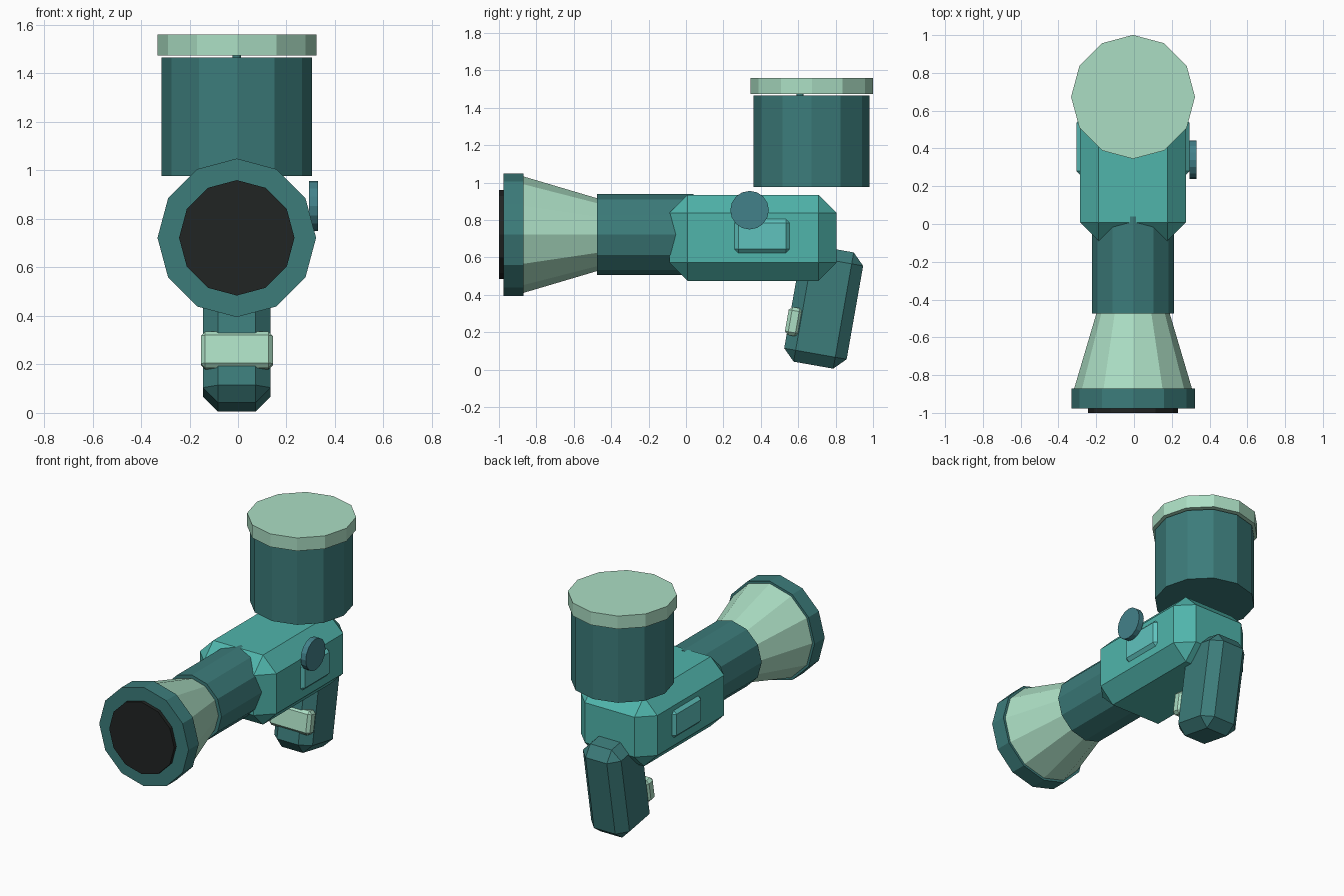
import bpy, bmesh
from math import radians
from mathutils import Matrix, Vector

if "Cube" in bpy.data.objects:
    bpy.data.objects.remove(bpy.data.objects["Cube"])

CX = -0.005  # shared centre line


def material(name, rgb):
    m = bpy.data.materials.new(name)
    m.diffuse_color = (*rgb, 1)
    m.use_nodes = True
    m.node_tree.nodes["Principled BSDF"].inputs["Base Color"].default_value = m.diffuse_color
    return m


TEAL = material("dark_teal", (0.045, 0.20, 0.195))
BODY = material("body_teal", (0.08, 0.46, 0.41))
PANEL = material("light_teal", (0.115, 0.545, 0.515))
MINT = material("mint", (0.41, 0.73, 0.55))
KNOB = material("blue_teal", (0.055, 0.22, 0.255))
BLACK = material("black", (0.015, 0.018, 0.017))


def finish(name, bm, mat):
    bmesh.ops.recalc_face_normals(bm, faces=bm.faces)
    mesh = bpy.data.meshes.new(name)
    bm.to_mesh(mesh)
    bm.free()
    mesh.materials.append(mat)
    obj = bpy.data.objects.new(name, mesh)
    bpy.context.collection.objects.link(obj)
    return obj


def tube(name, start, end, r_start, r_end, mat, sides=12):
    """Closed cylinder or cone running from start to end."""
    a, b = Vector(start), Vector(end)
    d = b - a
    if abs(d.y) > 0:
        rot = Matrix.Rotation(radians(-90 if d.y > 0 else 90), 4, 'X')
    elif abs(d.x) > 0:
        rot = Matrix.Rotation(radians(90), 4, 'Y')
    else:
        rot = Matrix.Identity(4)
    bm = bmesh.new()
    bmesh.ops.create_cone(bm, cap_ends=True, segments=sides, radius1=r_start,
                          radius2=r_end, depth=d.length,
                          matrix=Matrix.Translation((a + b) / 2) @ rot)
    return finish(name, bm, mat)


def block(name, centre, size, bevel, mat, tilt=0):
    """Chamfered box, tilted about x in degrees."""
    bm = bmesh.new()
    bmesh.ops.create_cube(bm, size=1, matrix=Matrix.Diagonal((*size, 1)))
    bmesh.ops.bevel(bm, geom=bm.edges[:], offset=bevel, segments=1,
                    profile=0.5, affect='EDGES')
    bm.transform(Matrix.Translation(centre) @ Matrix.Rotation(radians(tilt), 4, 'X'))
    return finish(name, bm, mat)


# Barrel, flared nozzle, rim and dark muzzle along y
BZ = 0.722
for name, y0, y1, r0, r1, mat in (
        ("barrel", 0.04, -0.475, 0.217, 0.217, TEAL),
        ("nozzle_flare", -0.46, -0.875, 0.19, 0.313, MINT),
        ("nozzle_rim", -0.87, -0.977, 0.327, 0.327, TEAL),
        ("muzzle", -0.95, -1.0, 0.238, 0.238, BLACK)):
    tube(name, (CX, y0, BZ), (CX, y1, BZ), r0, r1, mat)

# Main body with side panels showing on both sides
block("body", (CX, 0.358, 0.705), (0.56, 0.895, 0.46), 0.098, BODY)
block("side_panels", (CX, 0.407, 0.715), (0.60, 0.295, 0.18), 0.02, PANEL)

# Round knob on the right
tube("side_knob", (0.293, 0.34, 0.853), (0.33, 0.34, 0.853), 0.103, 0.103, KNOB, 16)

# Upright tank and its lid
for name, z0, z1, y, r, mat in (
        ("tank", 0.977, 1.466, 0.672, 0.31, TEAL),
        ("lid_pin", 1.40, 1.50, 0.61, 0.018, TEAL),
        ("tank_lid", 1.474, 1.56, 0.673, 0.328, MINT)):
    tube(name, (CX, y, z0), (CX, y, z1), r, r, mat)

# Slanted grip and trigger
block("grip", (CX, 0.736, 0.335), (0.28, 0.339, 0.631), 0.062, TEAL, -10)
block("trigger", (CX, 0.576, 0.257), (0.297, 0.075, 0.152), 0.018, MINT, -10)
